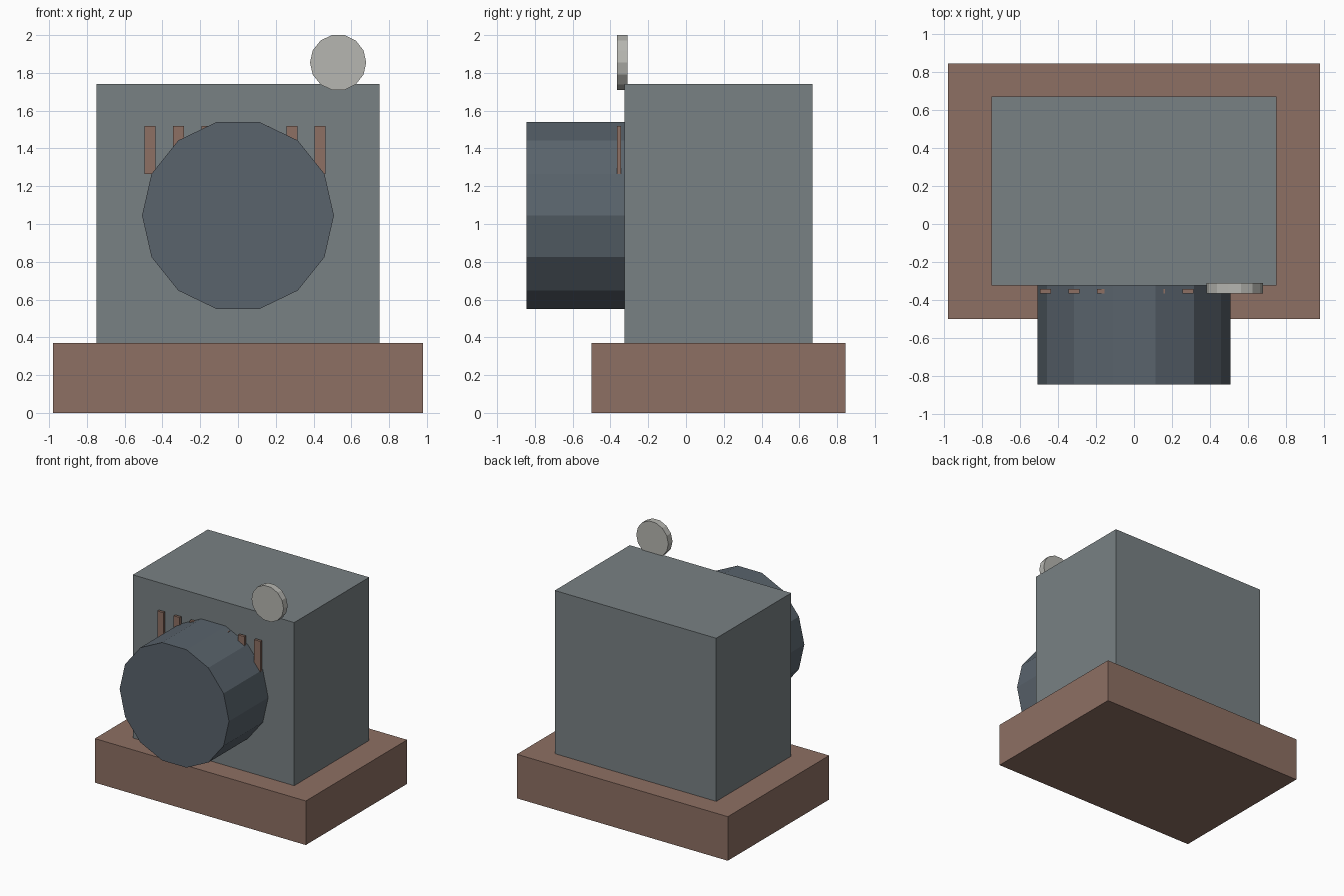
import bpy, bmesh
from math import pi
from mathutils import Matrix

if "Cube" in bpy.data.objects:
    bpy.data.objects.remove(bpy.data.objects["Cube"])


def material(name, rgb):
    m = bpy.data.materials.new(name)
    m.diffuse_color = (*rgb, 1)
    m.use_nodes = True
    m.node_tree.nodes["Principled BSDF"].inputs["Base Color"].default_value = m.diffuse_color
    return m


BROWN = material("brown", (0.27, 0.16, 0.125))
SLATE = material("slate", (0.19, 0.22, 0.23))
DARK = material("dark_slate", (0.10, 0.125, 0.15))
PALE = material("pale_grey", (0.47, 0.47, 0.44))


def finish(name, bm, mat):
    mesh = bpy.data.meshes.new(name)
    bm.to_mesh(mesh)
    bm.free()
    mesh.materials.append(mat)
    ob = bpy.data.objects.new(name, mesh)
    bpy.context.collection.objects.link(ob)
    return ob


def box(name, x, y, z, mat):
    """Box from (min, max) ranges on each axis."""
    bm = bmesh.new()
    spans = (x, y, z)
    place = Matrix.Translation([(a + b) / 2 for a, b in spans])
    size = Matrix.Diagonal([b - a for a, b in spans] + [1])
    bmesh.ops.create_cube(bm, size=1, matrix=place @ size)
    return finish(name, bm, mat)


def disc(name, x, z, radius, y, mat, sides=14):
    """Faceted cylinder along y, with corners pointing to +x and -x."""
    bm = bmesh.new()
    place = Matrix.Translation((x, (y[0] + y[1]) / 2, z)) @ Matrix.Rotation(pi / 2, 4, 'X')
    # Turn by a quarter so a corner lies on the x axis
    turn = Matrix.Rotation(pi / 2, 4, 'Z')
    bmesh.ops.create_cone(bm, cap_ends=True, segments=sides, radius1=radius,
                          radius2=radius, depth=y[1] - y[0], matrix=place @ turn)
    return finish(name, bm, mat)


# Base slab and main housing
box("base", (-0.98, 0.98), (-0.5, 0.845), (0, 0.37), BROWN)
box("housing", (-0.75, 0.75), (-0.325, 0.67), (0.37, 1.74), SLATE)

# Large drum on the front
disc("front_drum", 0, 1.045, 0.508, (-0.845, -0.32), DARK)

# Row of slats, partly swallowed by the drum
for i in range(7):
    cx = -0.465 + 0.15 * i
    box(f"slat_{i + 1}", (cx - 0.029, cx + 0.029), (-0.365, -0.343), (1.265, 1.52), BROWN)

# Small dial at the top corner
disc("top_dial", 0.53, 1.855, 0.149, (-0.365, -0.31), PALE)
